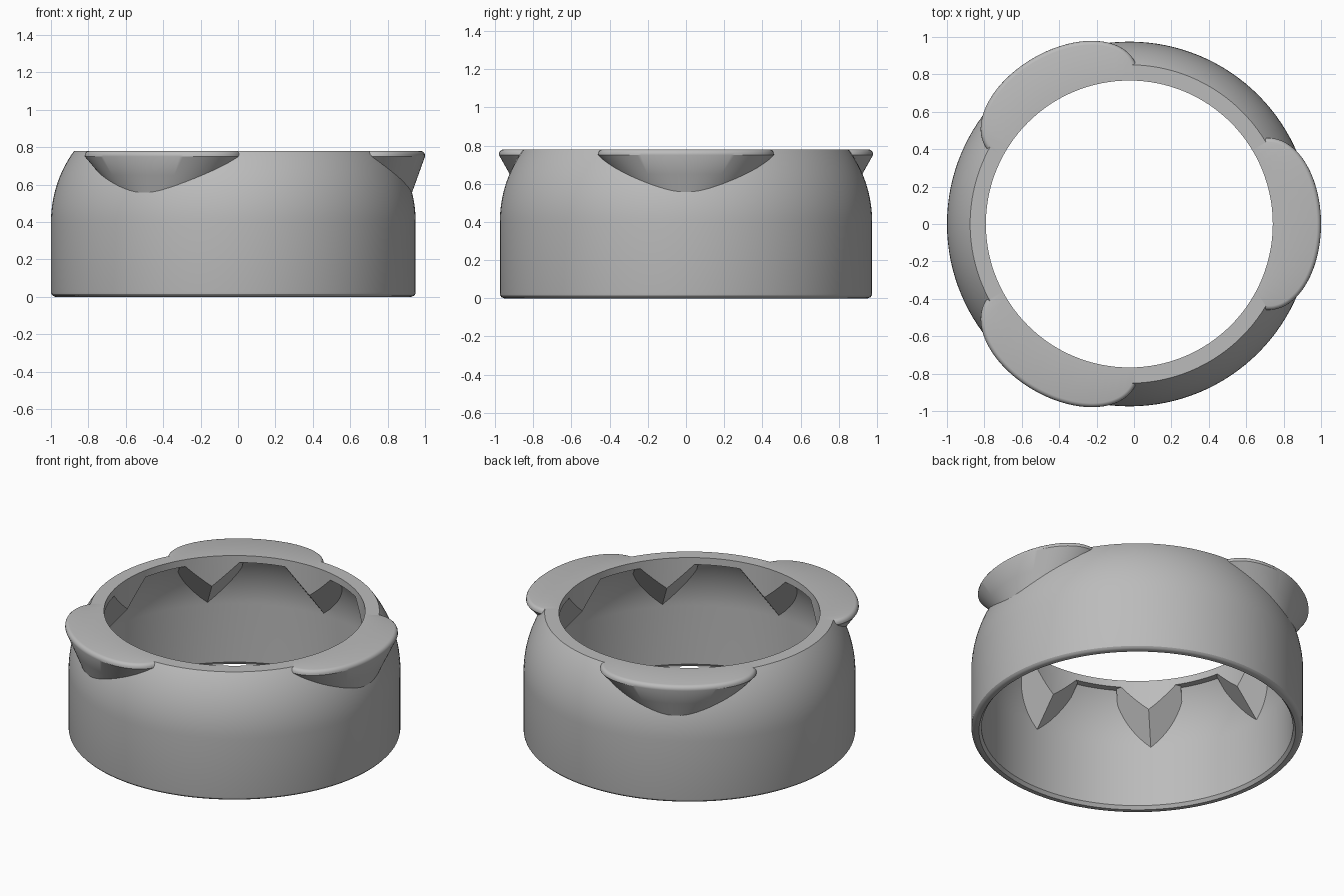
import bpy, bmesh, math
from mathutils import Matrix, Vector

if "Cube" in bpy.data.objects:
    bpy.data.objects.remove(bpy.data.objects["Cube"])

CX = -0.025          # ring axis
TOP = 0.78           # rim height
SEG = 128


def finish(bm, name):
    bmesh.ops.recalc_face_normals(bm, faces=bm.faces)
    me = bpy.data.meshes.new(name)
    bm.to_mesh(me)
    bm.free()
    ob = bpy.data.objects.new(name, me)
    bpy.context.collection.objects.link(ob)
    return ob


def loft(name, rings, matrix=Matrix()):
    """Skin a stack of closed rings and cap both ends."""
    bm = bmesh.new()
    loops = [[bm.verts.new(matrix @ Vector(p)) for p in ring] for ring in rings]
    n = len(loops[0])
    for a, b in zip(loops, loops[1:]):
        for i in range(n):
            j = (i + 1) % n
            bm.faces.new((a[i], a[j], b[j], b[i]))
    bm.faces.new(loops[0][::-1])
    bm.faces.new(loops[-1])
    return finish(bm, name)


def oval(cx, a, b, z, n=SEG):
    return [(cx + a * math.cos(2 * math.pi * i / n),
             b * math.sin(2 * math.pi * i / n), z) for i in range(n)]


def revolve(name, profile):
    return loft(name, [oval(CX, r, r, z) for r, z in profile])


def around(angle):
    return Matrix.Translation((CX, 0, 0)) @ Matrix.Rotation(angle, 4, 'Z')


def boolean(target, tool, operation):
    mod = target.modifiers.new("cut", 'BOOLEAN')
    mod.operation, mod.solver, mod.object = operation, 'EXACT', tool
    bpy.context.view_layer.objects.active = target
    bpy.ops.object.modifier_apply(modifier=mod.name)
    bpy.data.objects.remove(tool)


def dome(radius, z_end, steps=14):
    """Arc that leans the wall inwards above z = 0.4."""
    end = math.asin((z_end - 0.4) / radius)
    return [(0.329 + radius * math.cos(end * i / steps),
             0.4 + radius * math.sin(end * i / steps)) for i in range(steps + 1)]


# Outer wall, rounded at the foot and leaning in at the top
ring = revolve("ring_body", [(0.952, 0), (0.965, 0.005), (0.973, 0.014), (0.975, 0.025)]
               + dome(0.646, 0.80))

# Three flared lugs with softly rounded top edges
for k in range(3):
    rings = []
    for z in (0.45, 0.55, 0.65, 0.75):
        d = 0.75 - z
        rings.append(oval(0.745, 0.28 - 0.36 * d, 0.46 - 0.98 * d, z))
    for z, inset in ((0.762, 0.001), (0.771, 0.006), (0.777, 0.013), (0.78, 0.022), (0.80, 0.03)):
        rings.append(oval(0.745, 0.28 - inset, 0.46 - inset, z))
    boolean(ring, loft("lug", rings, around(k * 2 * math.pi / 3)), 'UNION')

# Hollow inside with a flat ceiling below the rim
boolean(ring, revolve("cavity", [(0.93, -0.05), (0.93, 0.0), (0.915, 0.02)]
                      + dome(0.586, 0.735)), 'DIFFERENCE')

# Eight sloping V-shaped teeth under the rim
for k in range(8):
    rings = []
    for r in (0.70, 0.925):
        z = 0.586 - 1.17 * (r - 0.767)
        rings.append([(r, 0, z), (r, 0.19, z + 0.152), (r, 0.19, z + 0.18),
                      (r, -0.19, z + 0.18), (r, -0.19, z + 0.152)])
    boolean(ring, loft("tooth", rings, around(k * math.pi / 4)), 'UNION')

# Round opening, also levelling the rim
boolean(ring, revolve("opening", [(0.767, -0.1), (0.767, TOP), (1.3, TOP), (1.3, 1.1)]),
        'DIFFERENCE')

# Plain grey finish
grey = bpy.data.materials.new("grey")
grey.diffuse_color = (0.5, 0.5, 0.5, 1)
grey.use_nodes = True
grey.node_tree.nodes["Principled BSDF"].inputs["Base Color"].default_value = grey.diffuse_color
ring.data.materials.clear()
ring.data.materials.append(grey)
for p in ring.data.polygons:
    p.material_index = 0

bpy.ops.object.select_all(action='DESELECT')
ring.select_set(True)
bpy.context.view_layer.objects.active = ring
bpy.ops.object.shade_smooth_by_angle(angle=math.radians(30))
